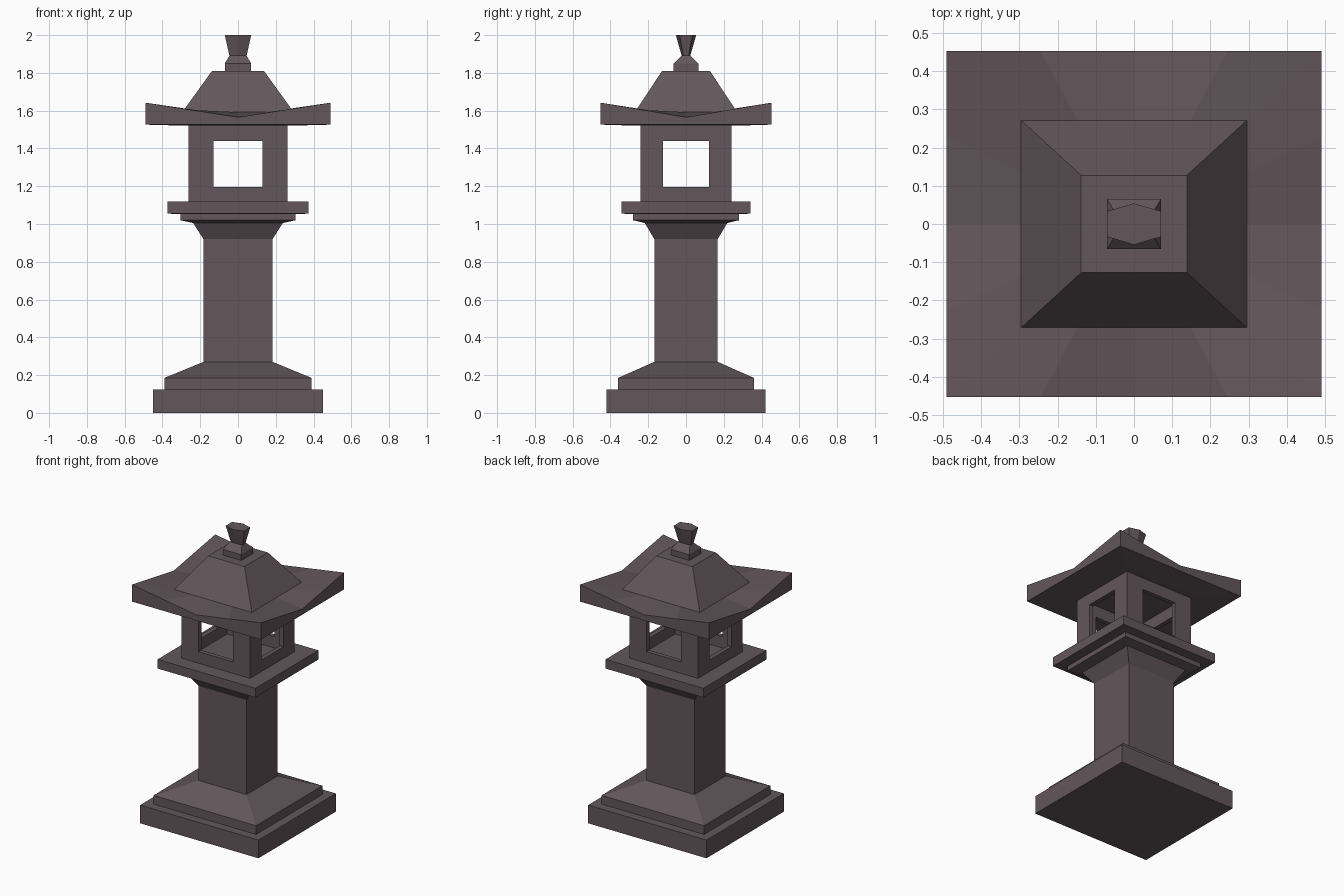
import bpy, bmesh

if "Cube" in bpy.data.objects:
    bpy.data.objects.remove(bpy.data.objects["Cube"])

stone = bpy.data.materials.new("dark_stone")
stone.diffuse_color = (0.125, 0.095, 0.105, 1)
stone.use_nodes = True
stone.node_tree.nodes["Principled BSDF"].inputs["Base Color"].default_value = stone.diffuse_color


def rect(hx, hy, z, steps=(-1,), lift=0):
    """Counter-clockwise rectangle, split along each side; lift raises its corners."""
    sides = (lambda t: (t, -1), lambda t: (1, t), lambda t: (-t, 1), lambda t: (-1, -t))
    return [(hx * s(t)[0], hy * s(t)[1], z + lift * abs(t)) for s in sides for t in steps]


def hexagon(hx, hy, z):
    """Hexagon with points towards the front and back."""
    a = hy * 0.62
    return [(0, -hy, z), (hx, -a, z), (hx, a, z), (0, hy, z), (-hx, a, z), (-hx, -a, z)]


def loft(name, rings, caps=True, skip=lambda row, col: False):
    """Skin a stack of rings, listed from bottom to top."""
    bm = bmesh.new()
    rows = [[bm.verts.new(p) for p in ring] for ring in rings]
    for r in range(len(rows) - 1):
        a, b = rows[r], rows[r + 1]
        n = len(a)
        for i in range(n):
            if not skip(r, i):
                j = (i + 1) % n
                bm.faces.new((a[i], a[j], b[j], b[i]))
    if caps:
        bm.faces.new(rows[0][::-1])
        bm.faces.new(rows[-1])
    mesh = bpy.data.meshes.new(name)
    bm.to_mesh(mesh)
    bm.free()
    mesh.materials.append(stone)
    obj = bpy.data.objects.new(name, mesh)
    bpy.context.collection.objects.link(obj)
    return obj


# Stepped base, pillar and flared platform
loft("base_slab", [rect(0.45, 0.42, 0), rect(0.45, 0.42, 0.125)])
loft("pillar_and_platform", [rect(*p) for p in (
    (0.39, 0.36, 0.125), (0.39, 0.36, 0.185), (0.183, 0.168, 0.27),
    (0.183, 0.168, 0.92), (0.237, 0.218, 1.005), (0.305, 0.28, 1.02),
    (0.305, 0.28, 1.052), (0.372, 0.342, 1.055), (0.372, 0.342, 1.118))])

# Hollow light chamber with a window in the middle of each wall
chamber = loft("light_chamber",
               [rect(0.262, 0.242, z, (-1, -0.5, 0.5)) for z in (1.118, 1.197, 1.44, 1.527)],
               caps=False, skip=lambda row, col: row == 1 and col % 3 == 1)
wall = chamber.modifiers.new("wall", 'SOLIDIFY')
wall.thickness = 0.03
wall.offset = -1
wall.use_even_offset = True

# Roof with upswept corners and a raised crown
parts = (-1, -0.5, 0, 0.5)
loft("roof", [
    rect(0.3, 0.28, 1.521, parts),
    rect(0.49, 0.452, 1.526, parts),
    rect(0.49, 0.452, 1.565, parts, 0.077),
    rect(0.295, 0.271, 1.592, parts),
    rect(0.138, 0.127, 1.81, parts)])

# Finial: tapered block and hexagonal cup
loft("finial_block", [rect(0.07, 0.065, 1.81), rect(0.07, 0.065, 1.85),
                      rect(0.045, 0.022, 1.892)])
loft("finial_cup", [hexagon(0.045, 0.022, 1.888), hexagon(0.07, 0.054, 2.0)])
